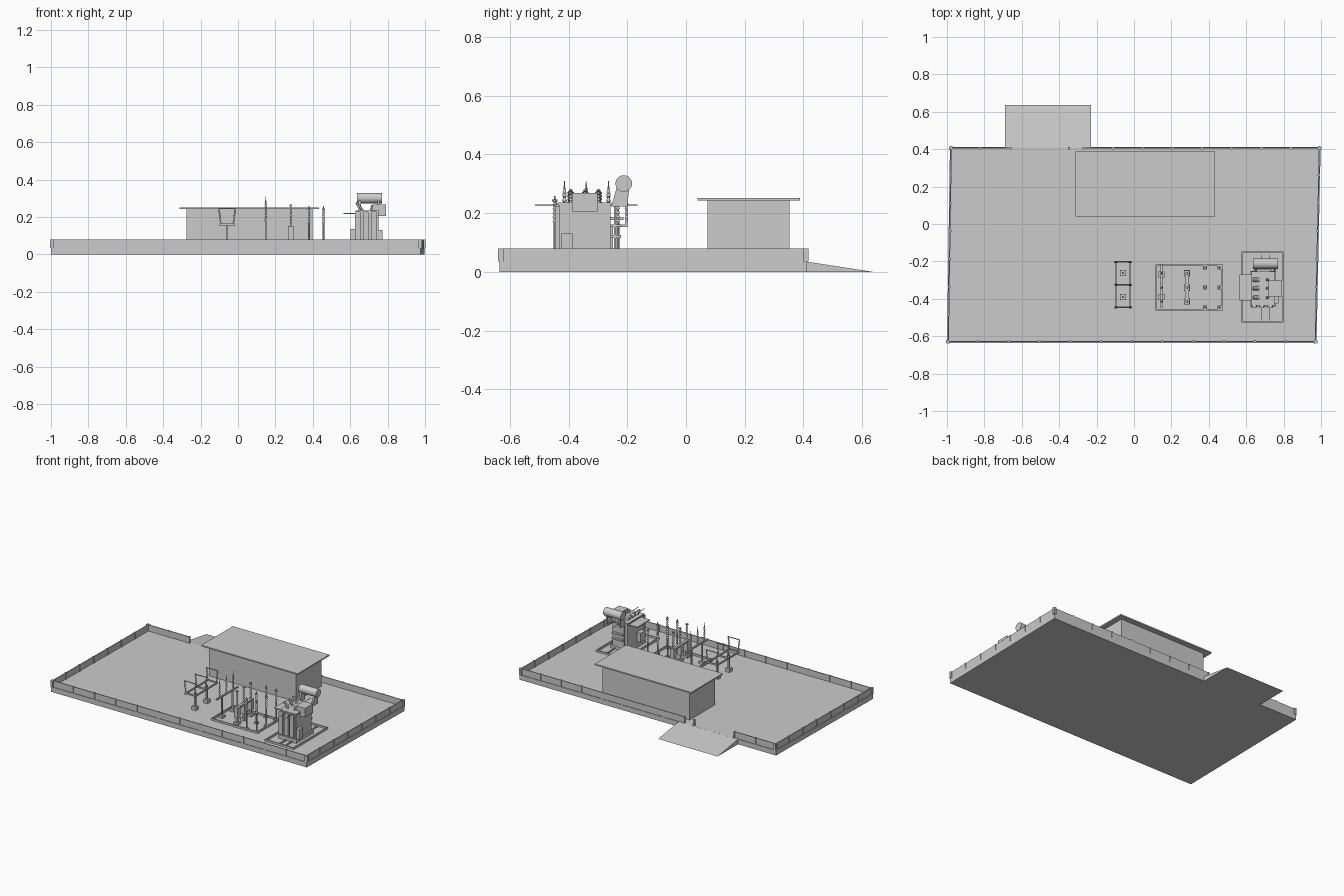
import bpy, bmesh
from mathutils import Vector, Matrix

if "Cube" in bpy.data.objects:
    bpy.data.objects.remove(bpy.data.objects["Cube"])

grey = bpy.data.materials.new("light_grey")
grey.use_nodes = True
grey.diffuse_color = (0.6, 0.6, 0.6, 1)
grey.node_tree.nodes["Principled BSDF"].inputs["Base Color"].default_value = (0.6, 0.6, 0.6, 1)

G = 0.035      # yard level
WALL = 0.08    # wall top


class Part:
    """Collects simple solids into one named object."""

    def __init__(self, name):
        self.name, self.bm = name, bmesh.new()

    def box(self, x0, x1, y0, y1, z0, z1):
        m = Matrix.Translation(((x0 + x1) / 2, (y0 + y1) / 2, (z0 + z1) / 2))
        m = m @ Matrix.Diagonal((x1 - x0, y1 - y0, z1 - z0, 1))
        bmesh.ops.create_cube(self.bm, size=1, matrix=m)

    def block(self, x, y, w, z0, z1):
        self.box(x - w / 2, x + w / 2, y - w / 2, y + w / 2, z0, z1)

    def rod(self, p, q, r, r2=None, n=10):
        p, q = Vector(p), Vector(q)
        d = q - p
        m = Matrix.Translation((p + q) / 2) @ d.to_track_quat('Z', 'Y').to_matrix().to_4x4()
        bmesh.ops.create_cone(self.bm, cap_ends=True, segments=n, radius1=r,
                              radius2=r if r2 is None else r2, depth=d.length, matrix=m)

    def insulator(self, p, q, r, sheds=5):
        p, q = Vector(p), Vector(q)
        self.rod(p, q, r * 0.55)
        for i in range(sheds):
            a = p.lerp(q, (i + 0.1) / sheds)
            b = p.lerp(q, (i + 0.6) / sheds)
            self.rod(a, b, r, r * 0.55)

    def prism(self, points, offset):
        f = self.bm.faces.new([self.bm.verts.new(p) for p in points])
        g = bmesh.ops.extrude_face_region(self.bm, geom=[f])["geom"]
        vs = [v for v in g if isinstance(v, bmesh.types.BMVert)]
        bmesh.ops.translate(self.bm, verts=vs, vec=offset)

    def frame(self, x0, x1, y0, y1, t, z0, z1):
        self.box(x0, x1, y0, y0 + t, z0, z1)
        self.box(x0, x1, y1 - t, y1, z0, z1)
        self.box(x0, x0 + t, y0 + t, y1 - t, z0, z1)
        self.box(x1 - t, x1, y0 + t, y1 - t, z0, z1)

    def done(self, smooth=False):
        bmesh.ops.recalc_face_normals(self.bm, faces=self.bm.faces)
        me = bpy.data.meshes.new(self.name)
        self.bm.to_mesh(me)
        self.bm.free()
        me.materials.append(grey)
        ob = bpy.data.objects.new(self.name, me)
        bpy.context.collection.objects.link(ob)
        if smooth:
            bpy.ops.object.select_all(action='DESELECT')
            ob.select_set(True)
            bpy.context.view_layer.objects.active = ob
            bpy.ops.object.shade_smooth_by_angle()


# yard slab, slightly skewed
FL, FR = Vector((-1, -0.635, 0)), Vector((0.976, -0.635, 0))
BR, BL = Vector((0.998, 0.412, 0)), Vector((-0.984, 0.412, 0))
p = Part("yard_slab")
p.prism([FL, FR, BR, BL], (0, 0, G))
p.done()

# entrance ramp
p = Part("entrance_ramp")
p.prism([(-0.69, 0.41, 0), (-0.69, 0.637, 0), (-0.69, 0.41, G)], (0.46, 0, 0))
p.done()

# perimeter wall with regular posts
wall, posts = Part("perimeter_wall"), Part("wall_posts")


def wall_run(a, b, bays):
    d = (b - a).normalized()
    inward = Vector((-d.y, d.x, 0))
    up = Vector((0, 0, G))
    a, b = a + up + inward * 0.004, b + up + inward * 0.004
    wall.prism([a, b, b + inward * 0.006, a + inward * 0.006], (0, 0, WALL - G - 0.001))
    for i in range(bays + 1):
        c = a.lerp(b, i / bays) + inward * 0.003
        s, t = d * 0.005, inward * 0.007
        posts.prism([c - s - t, c + s - t, c + s + t, c - s + t], (0, 0, WALL - G))


wall_run(FL, FR, 12)
wall_run(FR, BR, 7)
wall_run(BR, Vector((-0.27, 0.412, 0)), 8)
wall_run(Vector((-0.66, 0.412, 0)), BL, 2)
wall_run(BL, FL, 7)
posts.block(-0.347, 0.405, 0.011, G, WALL)
wall.done()
posts.done()

# control building
p = Part("building_walls")
p.box(-0.275, 0.398, 0.073, 0.352, G, 0.243)
p.done()
p = Part("building_roof")
p.box(-0.312, 0.434, 0.04, 0.388, 0.243, 0.252)
p.done()

# kerbs around the equipment bays
p = Part("bay_kerbs")
p.frame(0.575, 0.8, -0.527, -0.147, 0.008, G, 0.048)
p.frame(0.115, 0.475, -0.463, -0.217, 0.008, G, 0.048)
p.done()

# transformer tank, cover, plinth and cabinets
p = Part("transformer_tank")
p.box(0.62, 0.76, -0.44, -0.25, G, 0.06)
p.box(0.632, 0.75, -0.432, -0.257, 0.06, 0.228)
p.box(0.627, 0.755, -0.437, -0.253, 0.228, 0.236)
p.box(0.72, 0.79, -0.388, -0.302, 0.205, 0.268)
p.box(0.75, 0.772, -0.425, -0.387, 0.06, 0.13)
p.box(0.602, 0.632, -0.41, -0.36, 0.07, 0.135)
p.box(0.565, 0.632, -0.41, -0.27, 0.216, 0.222)
p.done()

# radiator panels front and rear, with header pipes
p = Part("radiators")
for x in (0.642, 0.683, 0.727):
    w = 0.016
    p.prism([(x - w, -0.446, 0.07), (x + w, -0.446, 0.07), (x + w, -0.446, 0.222),
             (x + w * 0.6, -0.446, 0.23), (x - w * 0.6, -0.446, 0.23), (x - w, -0.446, 0.222)],
            (0, 0.014, 0))
for z in (0.12, 0.157):
    p.box(0.65, 0.73, -0.257, -0.222, z - 0.005, z + 0.005)
p.box(0.645, 0.735, -0.246, -0.238, 0.06, 0.225)
for x in (0.68, 0.725):
    p.rod((x, -0.515, 0.228), (x, -0.165, 0.228), 0.002, n=6)
    p.box(x - 0.004, x + 0.004, -0.515, -0.163, G, 0.043)
p.done()

# oil conservator and its cradle
p = Part("oil_conservator")
p.rod((0.635, -0.212, 0.301), (0.77, -0.212, 0.301), 0.028, n=32)
p.done(True)
p = Part("conservator_cradle")
for x in (0.645, 0.745):
    p.prism([(x, -0.255, 0.222), (x, -0.2, 0.222), (x, -0.193, 0.29), (x, -0.235, 0.29)],
            (0.012, 0, 0))
p.done()

# transformer bushings
p = Part("transformer_bushings")
for y in (-0.393, -0.343, -0.298):
    p.insulator((0.665, y, 0.235), (0.633, y, 0.278), 0.012, 4)
    p.insulator((0.712, y, 0.235), (0.715, y, 0.265), 0.007, 3)
p.done()

phases = (-0.414, -0.34, -0.264)

# bus support: two legs, one beam, three tall insulators
p = Part("bus_support")
for y in (-0.39, -0.27):
    p.block(0.148, y, 0.032, 0, 0.052)
    p.block(0.148, y, 0.009, 0.052, 0.18)
p.box(0.143, 0.153, -0.45, -0.213, 0.176, 0.186)
for y in phases:
    p.insulator((0.148, y, 0.186), (0.148, y, 0.285), 0.007, 6)
    p.rod((0.148, y, 0.285), (0.148, y, 0.31), 0.003, 0.001)
p.done()

# circuit breaker: cabinets, poles and joining beam
p = Part("circuit_breaker")
p.box(0.274, 0.292, -0.43, -0.255, 0.14, 0.152)
for y in phases:
    p.block(0.283, y, 0.034, 0, 0.05)
    p.block(0.283, y, 0.014, 0.05, 0.08)
    p.block(0.283, y, 0.03, 0.08, 0.152)
    p.insulator((0.283, y, 0.152), (0.283, y, 0.258), 0.008, 6)
    p.block(0.283, y, 0.014, 0.258, 0.267)
p.done()

# instrument transformer and arrester posts
p = Part("arrester_posts")
for x in (0.38, 0.457):
    for y in (-0.447, -0.34, -0.232):
        p.block(x, y, 0.022, G, 0.045)
        p.rod((x, y, 0.045), (x, y, 0.17), 0.005)
        p.insulator((x, y, 0.17), (x, y, 0.24), 0.008)
        p.rod((x, y, 0.24), (x, y, 0.247), 0.009)
        p.rod((x, y, 0.247), (x, y, 0.258), 0.003)
p.done()

# line disconnector on two legs
p = Part("disconnector")
for y in (-0.39, -0.262):
    p.block(-0.058, y, 0.032, 0, 0.06)
    p.block(-0.058, y, 0.01, 0.06, 0.156)
for x in (-0.095, -0.022):
    p.box(x - 0.004, x + 0.004, -0.45, -0.2, 0.152, 0.161)
for y in (-0.445, -0.325, -0.203):
    p.box(-0.1, -0.017, y - 0.004, y + 0.004, 0.156, 0.166)
    for x, lean in ((-0.092, -0.01), (-0.025, 0.01)):
        p.insulator((x, y, 0.165), (x + lean, y, 0.245), 0.006)
    p.rod((-0.105, y, 0.245), (-0.012, y, 0.245), 0.003)
p.done()
